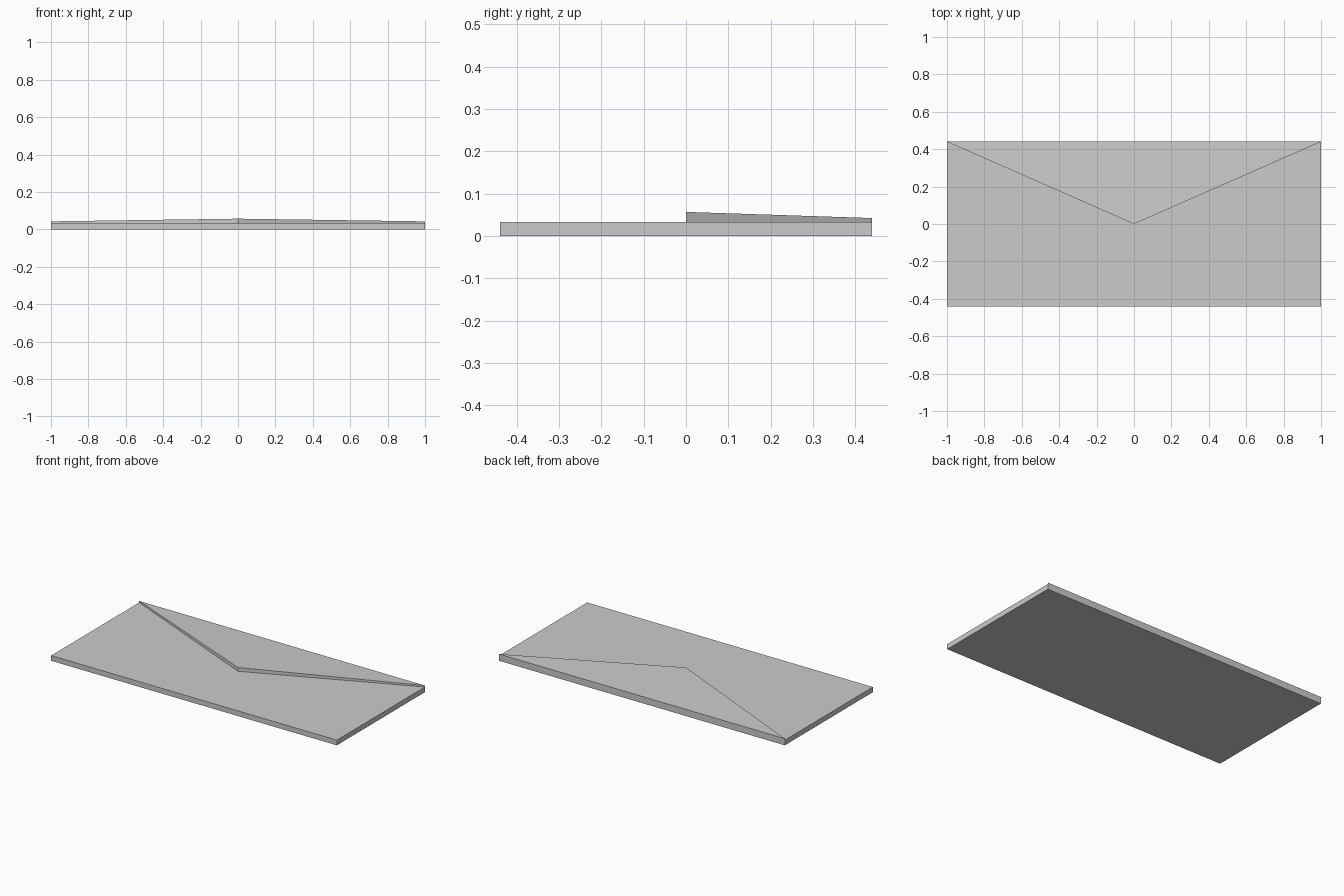
import bpy, bmesh

if "Cube" in bpy.data.objects:
    bpy.data.objects.remove(bpy.data.objects["Cube"])

HALF_W, HALF_D = 1.0, 0.44
BODY_H = 0.033


def prism(name, bottom, top):
    """Closed solid between two matching outlines (counter-clockwise)."""
    bm = bmesh.new()
    lo = [bm.verts.new(p) for p in bottom]
    hi = [bm.verts.new(p) for p in top]
    bm.faces.new(lo[::-1])
    bm.faces.new(hi)
    n = len(lo)
    for i in range(n):
        j = (i + 1) % n
        bm.faces.new((lo[i], lo[j], hi[j], hi[i]))
    bmesh.ops.recalc_face_normals(bm, faces=bm.faces)
    mesh = bpy.data.meshes.new(name)
    bm.to_mesh(mesh)
    bm.free()
    obj = bpy.data.objects.new(name, mesh)
    bpy.context.collection.objects.link(obj)
    return obj


# flat rectangular envelope body
rect = [(-HALF_W, -HALF_D), (HALF_W, -HALF_D), (HALF_W, HALF_D), (-HALF_W, HALF_D)]
prism("envelope_body",
      [(x, y, 0) for x, y in rect],
      [(x, y, BODY_H) for x, y in rect])

# triangular flap, hinged at the back and rising gently toward its tip
tri = [(0, 0), (HALF_W, HALF_D), (-HALF_W, HALF_D)]
prism("envelope_flap",
      [(x, y, BODY_H) for x, y in tri],
      [(x, y, 0.057 - 0.0145 * y / HALF_D) for x, y in tri])
